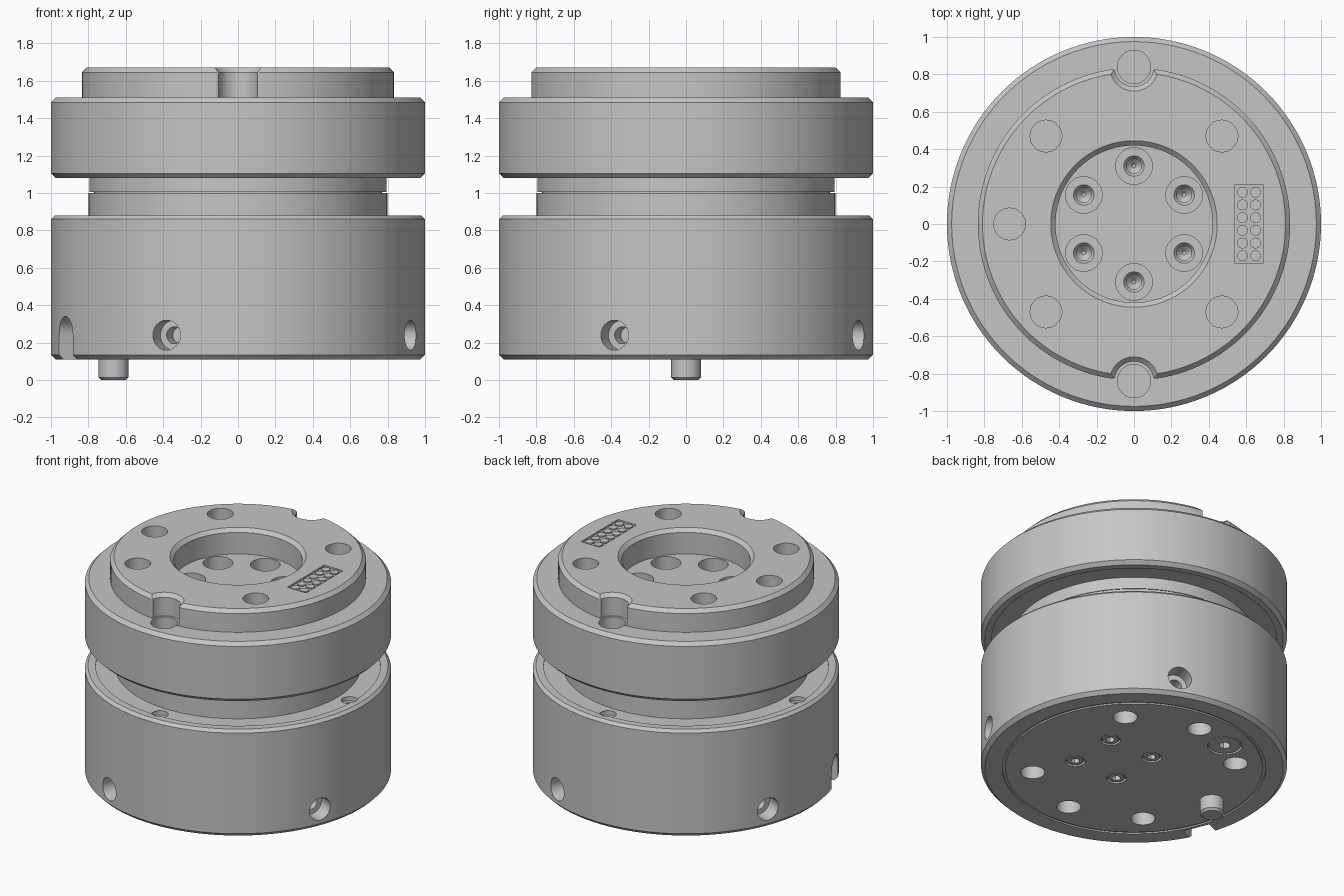
import bpy, bmesh
from math import radians, cos, sin, pi
from mathutils import Vector

cube = bpy.data.objects.get("Cube")
if cube:
    bpy.data.objects.remove(cube, do_unlink=True)

metal = bpy.data.materials.new("light_grey_metal")
metal.use_nodes = True
GREY = (0.56, 0.56, 0.56, 1)
metal.diffuse_color = GREY
metal.node_tree.nodes["Principled BSDF"].inputs["Base Color"].default_value = GREY

UP, DOWN = Vector((0, 0, 1)), Vector((0, 0, -1))


def polar(r, deg, z):
    return Vector((r * cos(radians(deg)), r * sin(radians(deg)), z))


def lathe(bm, profile, pos=(0, 0, 0), axis=UP, segs=32):
    """Revolve an (r, z) profile, which starts and ends on the axis."""
    rot = axis.to_track_quat('Z', 'Y')
    rings = []
    for r, z in profile:
        count = segs if r > 0 else 1
        rings.append([bm.verts.new(Vector(pos) + rot @ Vector(
            (r * cos(2 * pi * i / segs), r * sin(2 * pi * i / segs), z)))
            for i in range(count)])
    for a, b in zip(rings, rings[1:]):
        for i in range(segs):
            j = (i + 1) % segs
            quad = [a[i % len(a)], a[j % len(a)], b[j % len(b)], b[i % len(b)]]
            bm.faces.new(list(dict.fromkeys(quad)))


def hole(bm, pos, axis, steps, segs=32):
    """Stepped hole cutter; steps are (radius, depth)."""
    profile = [(0, 0.04), (steps[0][0], 0.04)]
    profile += [(r, -d) for r, d in steps]
    profile.append((0, -steps[-1][1]))
    lathe(bm, profile, pos, axis, segs)


def loft(bm, sections):
    """Solid through loops that have equal point counts."""
    loops = [[bm.verts.new(p) for p in s] for s in sections]
    n = len(loops[0])
    for a, b in zip(loops, loops[1:]):
        for i in range(n):
            bm.faces.new((a[i], a[(i + 1) % n], b[(i + 1) % n], b[i]))
    bm.faces.new(loops[0])
    bm.faces.new(loops[-1])


def finish(name, bm):
    bmesh.ops.recalc_face_normals(bm, faces=bm.faces[:])
    mesh = bpy.data.meshes.new(name)
    bm.to_mesh(mesh)
    bm.free()
    mesh.materials.append(metal)
    ob = bpy.data.objects.new(name, mesh)
    bpy.context.collection.objects.link(ob)
    return ob


def activate(ob):
    bpy.ops.object.select_all(action='DESELECT')
    ob.select_set(True)
    bpy.context.view_layer.objects.active = ob


def cut(target, bm):
    cutter = finish("cutter", bm)
    cutter.hide_render = True
    mod = target.modifiers.new("cut", 'BOOLEAN')
    mod.operation, mod.solver, mod.object = 'DIFFERENCE', 'EXACT', cutter
    activate(target)
    bpy.ops.object.modifier_apply(modifier=mod.name)
    bpy.data.objects.remove(cutter, do_unlink=True)


def smooth(ob):
    activate(ob)
    bpy.ops.object.shade_smooth_by_angle(angle=radians(25))


# Lower body with bottom ring groove, rim step and half of the neck
BASE, RIM = 0.11, 0.87
bm = bmesh.new()
lathe(bm, [(0, BASE), (0.84, BASE), (0.84, 0.12), (0.86, 0.12), (0.86, BASE),
           (0.975, BASE), (1, 0.135), (1, 0.86), (0.98, 0.88), (0.93, 0.88),
           (0.93, RIM), (0.8, RIM), (0.8, 1), (0.77, 1), (0.77, 1.006), (0, 1.006)],
      segs=128)
lower = finish("lower_body", bm)

# Side screw holes, rim holes and bottom mounting holes
bm = bmesh.new()
for k in range(4):
    a = 67.5 + 90 * k
    hole(bm, polar(1, a, 0.24), polar(1, a, 0), [(0.08, 0.11), (0.045, 0.11), (0.045, 0.2)])
    hole(bm, polar(0.89, 90 * k, RIM), UP, [(0.055, 0.03), (0.03, 0.03), (0.03, 0.1)])
for a in (45, 90, 135, 225, 270, 315):
    hole(bm, polar(0.665, a, BASE), DOWN, [(0.08, 0.2)])

# Flush screws in the bottom: ring gap first, hex socket second
screws = [(Vector((x, y, BASE)), 0.065, 0.03) for x in (0, 0.35) for y in (-0.18, 0.18)]
screws.append((polar(0.66, 114, BASE), 0.115, 0.04))
for pos, r, s in screws:
    hole(bm, pos, DOWN, [(r, 0.02), (r - 0.012, 0.02), (r - 0.012, 0.003)])
cut(lower, bm)

bm = bmesh.new()
for pos, r, s in screws:
    hole(bm, pos, DOWN, [(s, 0.05)], 6)

# Round-topped alignment slot in the lower rim
out = polar(1, 202.5, 0)
side = Vector((-out.y, out.x, 0))
outline = [(0.095, 0.05)] + [(0.095 * cos(pi * i / 16), 0.245 + 0.095 * sin(pi * i / 16))
                             for i in range(17)] + [(-0.095, 0.05)]
loft(bm, [[out * d + side * u + UP * z for u, z in outline] for d in (0.88, 1.05)])
cut(lower, bm)
smooth(lower)

# Upper body: half neck, wide ring, raised cap and central recess
LEDGE, TOP, FLOOR = 1.51, 1.67, 1.49
bm = bmesh.new()
lathe(bm, [(0, 1.006), (0.795, 1.006), (0.795, 1.09), (0.93, 1.09), (0.93, 1.08),
           (0.975, 1.08), (1, 1.105), (1, 1.485), (0.975, LEDGE), (0.835, LEDGE),
           (0.835, 1.645), (0.81, TOP), (0.445, TOP), (0.42, 1.645), (0.42, FLOOR),
           (0, FLOOR)], segs=128)
upper = finish("upper_body", bm)


# Chamfered notches in the cap, front and back
def notch(r, sign, z):
    arc = [(r * cos(radians(a)), 0.84 + r * sin(radians(a))) for a in range(190, 351, 8)]
    pts = [(-r - 0.025, 0.9), (-r - 0.025, 0.835)] + arc + [(r + 0.025, 0.835), (r + 0.025, 0.9)]
    return [Vector((x, sign * y, z)) for x, y in pts]


bm = bmesh.new()
for sign in (-1, 1):
    loft(bm, [notch(0.105, sign, LEDGE + 0.002), notch(0.105, sign, 1.645), notch(0.14, sign, 1.68)])
# Shallow pocket for the contact pins
loft(bm, [[Vector((0.615 + 0.075 * u, 0.21 * v, z)) for u, v in ((-1, -1), (1, -1), (1, 1), (-1, 1))]
          for z in (TOP - 0.012, TOP + 0.05)])
cut(upper, bm)

# Cap mounting holes, ledge holes and recess screw holes
bm = bmesh.new()
for a in (45, 135, 180, 225, 315):
    hole(bm, polar(0.665, a, TOP), UP, [(0.085, 0.2)])
for a in (90, 270):
    hole(bm, polar(0.84, a, LEDGE), UP, [(0.089, 0.12)])
for k in range(6):
    hole(bm, polar(0.31, 30 + 60 * k, FLOOR), UP,
         [(0.098, 0.1), (0.055, 0.1), (0.04, 0.12), (0.04, 0.17), (0.01, 0.2)])
cut(upper, bm)
smooth(upper)

# Two rows of contact pins
bm = bmesh.new()
for x in (0.58, 0.65):
    for i in range(6):
        lathe(bm, [(0, -0.03), (0.029, -0.03), (0.029, -0.003), (0, -0.003)],
              (x, 0.068 * (i - 2.5), TOP), segs=20)
smooth(finish("contact_pins", bm))

# Locating pin under the base
bm = bmesh.new()
lathe(bm, [(0, 0), (0.065, 0), (0.08, 0.015), (0.08, 0.15), (0, 0.15)], (-0.665, 0, 0))
smooth(finish("locating_pin", bm))
